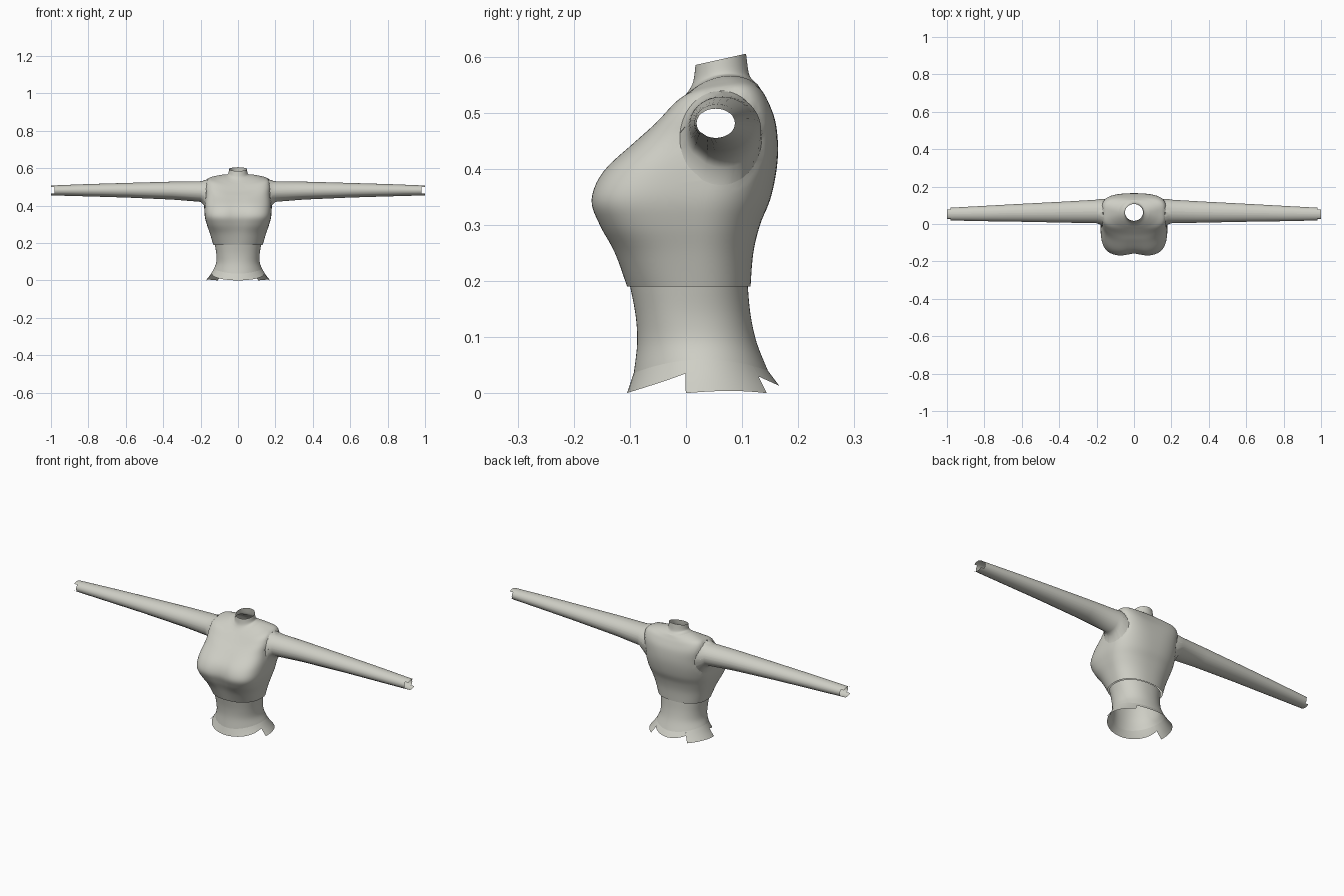
import bpy, bmesh, math
from mathutils import Vector

if "Cube" in bpy.data.objects:
    bpy.data.objects.remove(bpy.data.objects["Cube"])

SEG = 96
fabric = bpy.data.materials.new("pale grey fabric")
fabric.diffuse_color = (0.62, 0.62, 0.56, 1)
fabric.use_nodes = True
fabric.node_tree.nodes["Principled BSDF"].inputs["Base Color"].default_value = fabric.diffuse_color


def finish(name, bm):
    bmesh.ops.recalc_face_normals(bm, faces=bm.faces)
    me = bpy.data.meshes.new(name)
    bm.to_mesh(me)
    bm.free()
    me.materials.append(fabric)
    ob = bpy.data.objects.new(name, me)
    bpy.context.collection.objects.link(ob)
    bpy.context.view_layer.objects.active = ob
    ob.select_set(True)
    bpy.ops.object.shade_smooth_by_angle(angle=math.radians(50))
    ob.select_set(False)
    return ob


def spw(v, p):
    return math.copysign(abs(v) ** p, v)


def ring_point(r, a):
    """Ring: half width, front y, front z, back y, back z, side lift,
    middle y, front squareness, back squareness, cleft depth."""
    w, yf, zf, yb, zb, lift, mid, nf, nb, cleft = r
    s, c = math.sin(a), math.cos(a)
    p = 2 / (nf if c > 0 else nb)
    x = w * spw(s, p)
    y = mid + ((yf - mid) if c > 0 else (yb - mid)) * abs(c) ** p
    if c > 0:
        y += cleft * math.exp(-(x / 0.045) ** 2)
    z = zf + (zb - zf) * (y - yf) / (yb - yf) + lift * (x / w) ** 2
    return Vector((x, y, z))


def smooth_rings(rings, steps=5):
    out = []
    n = len(rings)
    for i in range(n - 1):
        p0, p1, p2, p3 = (rings[max(0, min(n - 1, i + k))] for k in (-1, 0, 1, 2))
        for k in range(steps):
            t = k / steps
            out.append([0.5 * (2 * b + (c - a) * t + (2 * a - 5 * b + 4 * c - d) * t * t
                               + (3 * b - a - 3 * c + d) * t ** 3)
                        for a, b, c, d in zip(p0, p1, p2, p3)])
    return out + [rings[-1]]


def loft(loops, closed=True):
    bm = bmesh.new()
    rows = [[bm.verts.new(p) for p in lp] for lp in loops]
    n = len(rows[0])
    for r0, r1 in zip(rows, rows[1:]):
        for i in range(n if closed else n - 1):
            j = (i + 1) % n
            bm.faces.new((r0[i], r0[j], r1[j], r1[i]))
    return bm


def tube(rings):
    return loft([[ring_point(r, 2 * math.pi * i / SEG) for i in range(SEG)]
                 for r in smooth_rings(rings)])


# Bodice, from the waist seam over the bust to the yoke
yoke_ring = (0.082, -0.012, 0.520, 0.128, 0.550, 0.028, 0.060, 2.1, 2.1, 0)
bodice_rings = [
    (0.132, -0.105, 0.190, 0.115, 0.190, 0, 0.015, 2.3, 2.3, 0),
    (0.150, -0.130, 0.250, 0.120, 0.250, 0, 0.015, 2.7, 2.3, 0.004),
    (0.167, -0.157, 0.300, 0.132, 0.300, 0, 0.015, 3.4, 2.4, 0.010),
    (0.178, -0.171, 0.345, 0.150, 0.345, 0, 0.020, 3.8, 2.5, 0.014),
    (0.179, -0.150, 0.395, 0.161, 0.395, 0, 0.035, 3.6, 2.7, 0.010),
    (0.175, -0.095, 0.445, 0.164, 0.440, 0.010, 0.050, 3.2, 3.0, 0.003),
    (0.175, -0.058, 0.475, 0.159, 0.485, 0.025, 0.060, 3.2, 3.4, 0),
    (0.163, -0.032, 0.500, 0.145, 0.520, 0.030, 0.062, 3.2, 3.4, 0),
    (0.125, -0.020, 0.512, 0.134, 0.540, 0.028, 0.062, 2.6, 2.6, 0),
    yoke_ring,
]
bm = tube(bodice_rings)

# Armholes: open the sides and round off the edges
CY, CZ, RY, RZ = 0.062, 0.455, 0.073, 0.084
hole = [f for f in bm.faces
        if abs(f.calc_center_median().x) > 0.12
        and ((f.calc_center_median().y - CY) / RY) ** 2
        + ((f.calc_center_median().z - CZ) / RZ) ** 2 < 1]
bmesh.ops.delete(bm, geom=hole, context='FACES')
armholes = {1: [], -1: []}
for v in bm.verts:
    if v.is_boundary and abs(v.co.x) > 0.11 and 0.3 < v.co.z:
        a = math.atan2((v.co.z - CZ) / RZ, (v.co.y - CY) / RY)
        v.co.y, v.co.z = CY + RY * math.cos(a), CZ + RZ * math.sin(a)
        armholes[1 if v.co.x > 0 else -1].append((a, v.co.copy()))
finish("bodice", bm)

# Sleeves: long tapering tubes with notched cuffs
sleeve_rings = [  # x, centre y, centre z, radius y, radius z
    (0.183, 0.066, 0.468, 0.068, 0.066), (0.200, 0.067, 0.475, 0.063, 0.055),
    (0.350, 0.064, 0.480, 0.057, 0.048), (0.600, 0.060, 0.482, 0.048, 0.039),
    (0.800, 0.056, 0.482, 0.041, 0.033), (0.982, 0.053, 0.481, 0.034, 0.027),
    (1.000, 0.053, 0.481, 0.034, 0.026)]
for side, label in ((1, "left_sleeve"), (-1, "right_sleeve")):
    edge = sorted(armholes[side], key=lambda e: e[0])
    loops = [[p for a, p in edge]]
    for x, cy, cz, ry, rz in sleeve_rings:
        loops.append([Vector((side * x, cy + ry * math.cos(a), cz + rz * math.sin(a)))
                      for a, p in edge])
    bm = loft(loops)
    notch = [f for f in bm.faces if abs(f.calc_center_median().x) > 0.985
             and abs(f.calc_center_median().z - 0.481) < 0.018]
    bmesh.ops.delete(bm, geom=notch, context='FACES')
    finish(label, bm)

# Yoke and stand-up collar
finish("collar", tube([
    yoke_ring,
    (0.062, 0.004, 0.538, 0.120, 0.557, 0.018, 0.062, 2, 2, 0),
    (0.052, 0.013, 0.556, 0.112, 0.570, 0.008, 0.062, 2, 2, 0),
    (0.048, 0.017, 0.585, 0.107, 0.605, 0.000, 0.062, 2, 2, 0)]))

# Waist band
hem_top = (0.130, -0.093, 0.036, 0.146, 0.040, 0.022, 0.028, 2, 2, 0)
finish("waist", tube([
    (0.124, -0.100, 0.192, 0.110, 0.192, 0, 0.010, 2.2, 2.2, 0),
    (0.116, -0.090, 0.140, 0.115, 0.140, 0, 0.012, 2.2, 2.2, 0),
    (0.117, -0.087, 0.090, 0.126, 0.090, 0.004, 0.020, 2.1, 2.1, 0),
    hem_top]))

# Flared hem in four panels with stepped lower edges
hem_low = (0.172, -0.105, 0.0, 0.176, 0.0, 0, 0.033, 2, 2, 0)


def hem_panel(name, a0, a1, edge_z, n=32):
    loops = [[] for _ in range(5)]
    for i in range(n + 1):
        a = math.radians(a0 + (a1 - a0) * i / n)
        top, low = ring_point(hem_top, a), ring_point(hem_low, a)
        depth = (top.z - edge_z(math.degrees(a))) / top.z
        for k, lp in enumerate(loops):
            t = depth * k / 4
            p = top.lerp(low, t)
            p.x -= 0.25 * (low.x - top.x) * t * (1 - t)
            lp.append(p)
    finish(name, loft(loops, closed=False))


hem_panel("front_hem", -76, 76, lambda d: 0.035 * (abs(d) / 76) ** 1.8)
hem_panel("left_hem", 76, 141, lambda d: 0.004 * math.sin(math.pi * (d - 76) / 65))
hem_panel("right_hem", -141, -76, lambda d: 0.004 * math.sin(math.pi * (-d - 76) / 65))
hem_panel("back_hem", 141, 219, lambda d: 0.013 + 0.017 * (abs(d - 180) / 39) ** 1.8)
